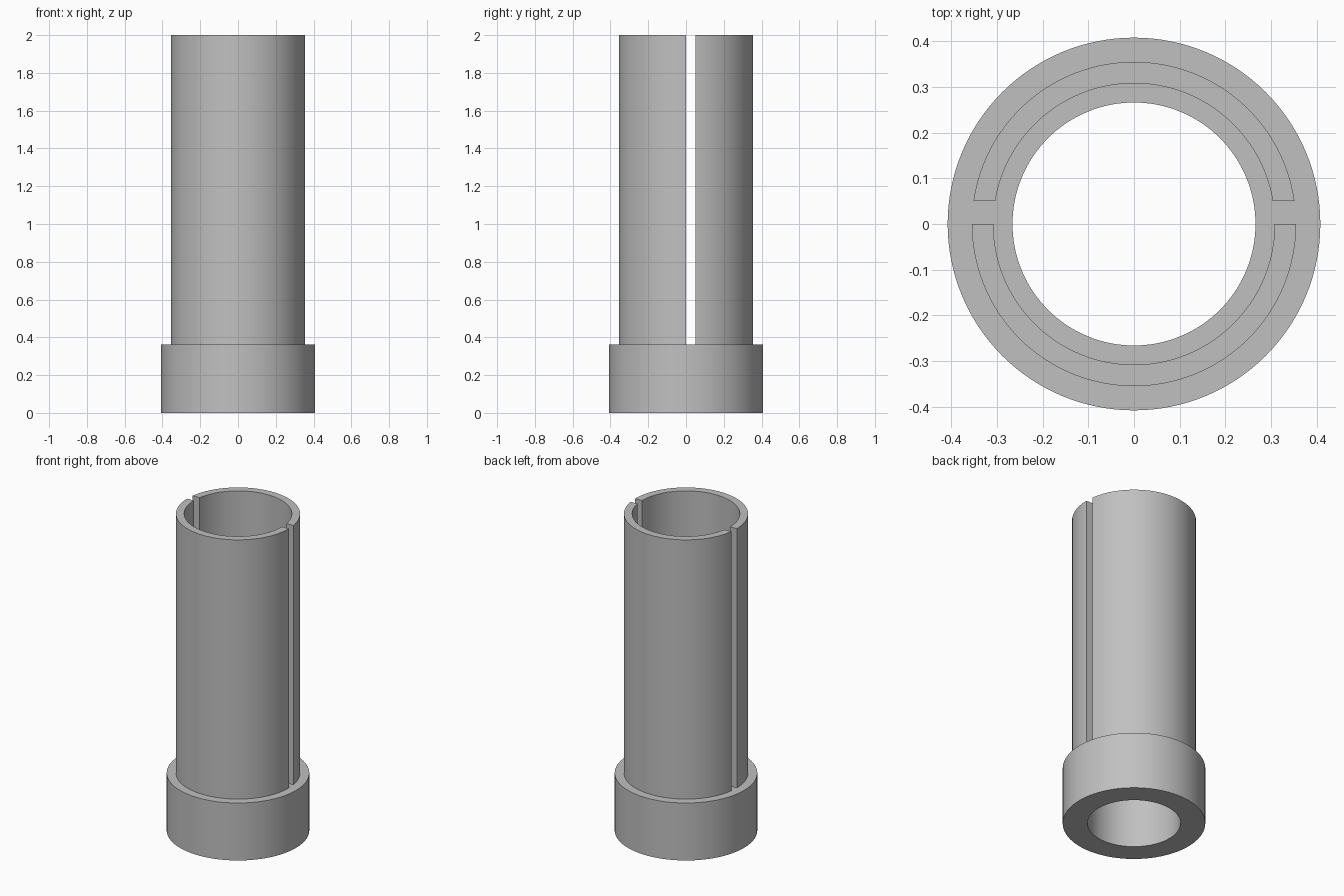
import bpy
import bmesh
from math import asin, cos, sin, pi

cube = bpy.data.objects.get("Cube")
if cube:
    bpy.data.objects.remove(cube)

GREY = (0.53, 0.53, 0.53, 1.0)
grey = bpy.data.materials.new("plain grey")
grey.use_nodes = True
grey.diffuse_color = GREY
grey.node_tree.nodes["Principled BSDF"].inputs["Base Color"].default_value = GREY


def shell(name, r_out, r_in, z0, z1, steps, side=0, edge_y=0.0):
    """Hollow cylinder; side 0 is a full ring, +1 / -1 a half wall cut flat at edge_y."""
    bm = bmesh.new()

    def point(r, t, z):
        if side:
            start = asin(abs(edge_y) / r)
            a = side * (start + (pi - 2 * start) * t)
        else:
            a = 2 * pi * t
        return bm.verts.new((r * cos(a), r * sin(a), z))

    count = steps if side == 0 else steps + 1
    sections = [[point(r, i / steps, z)
                 for r, z in ((r_out, z0), (r_out, z1), (r_in, z1), (r_in, z0))]
                for i in range(count)]
    for i in range(steps):
        a, b = sections[i], sections[(i + 1) % count]
        for k in range(4):
            n = (k + 1) % 4
            bm.faces.new((a[k], b[k], b[n], a[n]))
    if side:
        bm.faces.new(sections[0])
        bm.faces.new(sections[-1])
    bmesh.ops.recalc_face_normals(bm, faces=bm.faces)

    mesh = bpy.data.meshes.new(name)
    bm.to_mesh(mesh)
    bm.free()
    mesh.materials.append(grey)
    obj = bpy.data.objects.new(name, mesh)
    bpy.context.collection.objects.link(obj)
    bpy.ops.object.select_all(action="DESELECT")
    obj.select_set(True)
    bpy.context.view_layer.objects.active = obj
    bpy.ops.object.shade_smooth_by_angle(angle=pi / 6)
    return obj


COLLAR_TOP = 0.363

# Thick collar with a through bore
shell("base_collar", 0.408, 0.266, 0, COLLAR_TOP, 128)

# Split tube, seated slightly into the collar, with a slot on each side
for name, side, edge_y in (("front_tube_half", -1, 0.0), ("back_tube_half", 1, 0.05)):
    shell(name, 0.355, 0.308, COLLAR_TOP - 0.02, 2.0, 64, side, edge_y)
